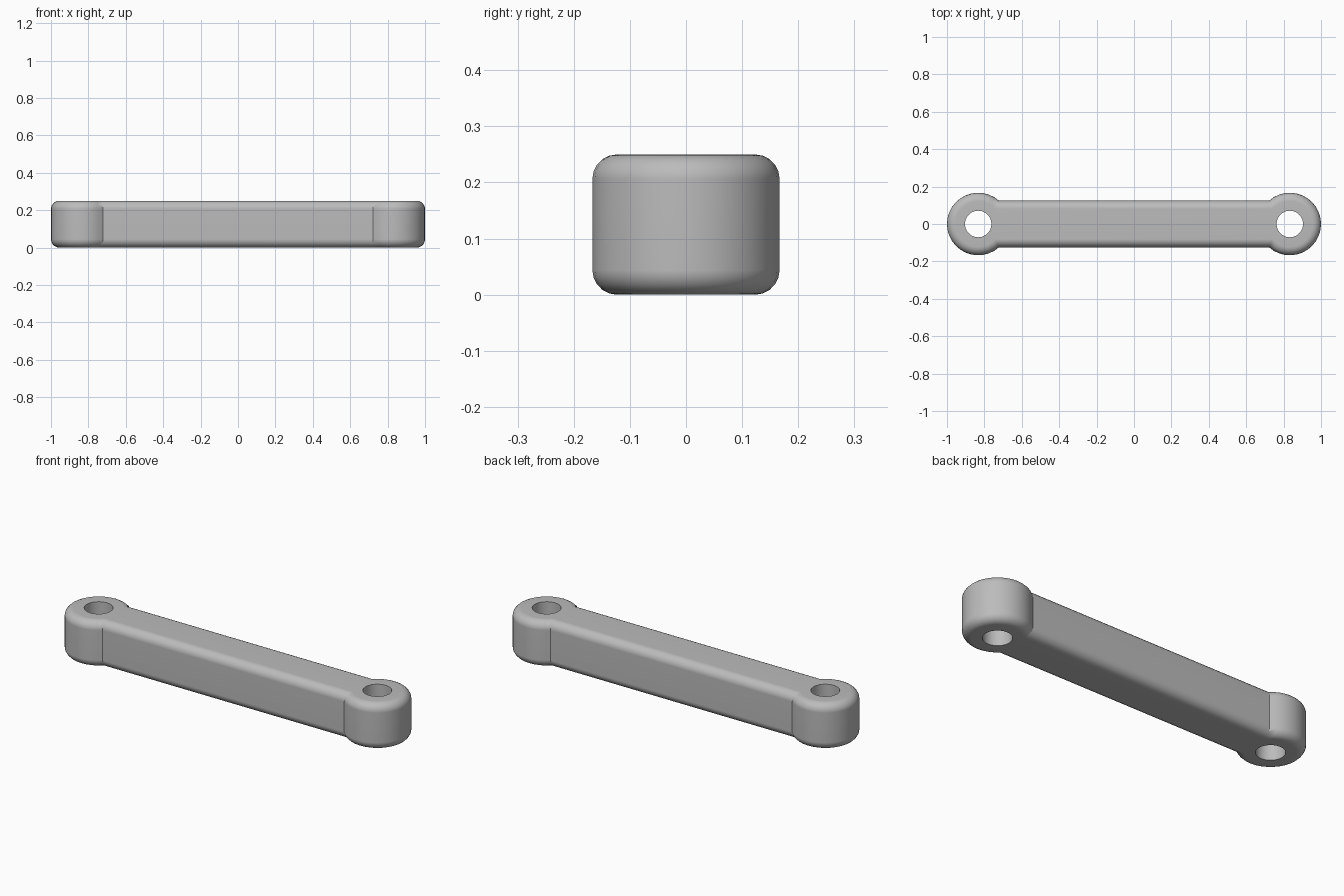
import bpy
import bmesh
from math import asin, cos, sin, pi

cube = bpy.data.objects.get("Cube")
if cube:
    bpy.data.objects.remove(cube, do_unlink=True)

EYE_X, EYE_R, HOLE_R = 0.833, 0.167, 0.071
BAR_HALF, HEIGHT, ROUND = 0.125, 0.25, 0.044
ARC_STEPS, HOLE_SIDES, ROUND_STEPS = 24, 24, 5

grey = bpy.data.materials.new("plain grey")
grey.use_nodes = True
colour = (0.5, 0.5, 0.5, 1)
grey.diffuse_color = colour
grey.node_tree.nodes["Principled BSDF"].inputs["Base Color"].default_value = colour


def outline(bm, inset, z):
    """Ring around the bar and both round ends, shrunk by inset."""
    r = EYE_R - inset
    reach = pi - asin((BAR_HALF - inset) / r)
    ring = []
    for side in (1, -1):
        for i in range(ARC_STEPS + 1):
            a = -reach + 2 * reach * i / ARC_STEPS
            ring.append(bm.verts.new((side * (EYE_X + r * cos(a)), side * r * sin(a), z)))
    return ring


def circle(bm, x, z):
    return [bm.verts.new((x + HOLE_R * cos(2 * pi * i / HOLE_SIDES),
                          HOLE_R * sin(2 * pi * i / HOLE_SIDES), z))
            for i in range(HOLE_SIDES)]


def bridge(bm, low, high):
    for i in range(len(low)):
        j = (i + 1) % len(low)
        bm.faces.new((low[i], low[j], high[j], high[i]))


def loop_edges(bm, ring):
    return [bm.edges.get((ring[i - 1], ring[i])) for i in range(len(ring))]


bm = bmesh.new()

# Outer wall with rounded rims
levels = []
for i in range(ROUND_STEPS + 1):
    a = pi / 2 * i / ROUND_STEPS
    levels.append((ROUND * (1 - sin(a)), ROUND * (1 - cos(a))))
levels += [(inset, HEIGHT - z) for inset, z in reversed(levels)]
rings = [outline(bm, inset, z) for inset, z in levels]
for low, high in zip(rings, rings[1:]):
    bridge(bm, low, high)

# Pin hole walls
holes = []
for x in (-EYE_X, EYE_X):
    low, high = circle(bm, x, 0), circle(bm, x, HEIGHT)
    bridge(bm, high, low)
    holes.append((low, high))

# Flat top and bottom, filled around the holes
for k, rim in enumerate((rings[0], rings[-1])):
    edges = loop_edges(bm, rim)
    for hole in holes:
        edges += loop_edges(bm, hole[k])
    bmesh.ops.triangle_fill(bm, edges=edges, use_beauty=True, use_dissolve=False)

bmesh.ops.recalc_face_normals(bm, faces=bm.faces)
mesh = bpy.data.meshes.new("link_arm")
bm.to_mesh(mesh)
bm.free()
mesh.materials.append(grey)
arm = bpy.data.objects.new("link_arm", mesh)
bpy.context.collection.objects.link(arm)

# Smooth rims, crisp holes and neck corners
bpy.ops.object.select_all(action='DESELECT')
arm.select_set(True)
bpy.context.view_layer.objects.active = arm
bpy.ops.object.shade_smooth_by_angle(angle=pi / 6)
weighted = arm.modifiers.new("weighted normals", 'WEIGHTED_NORMAL')
weighted.keep_sharp = True
